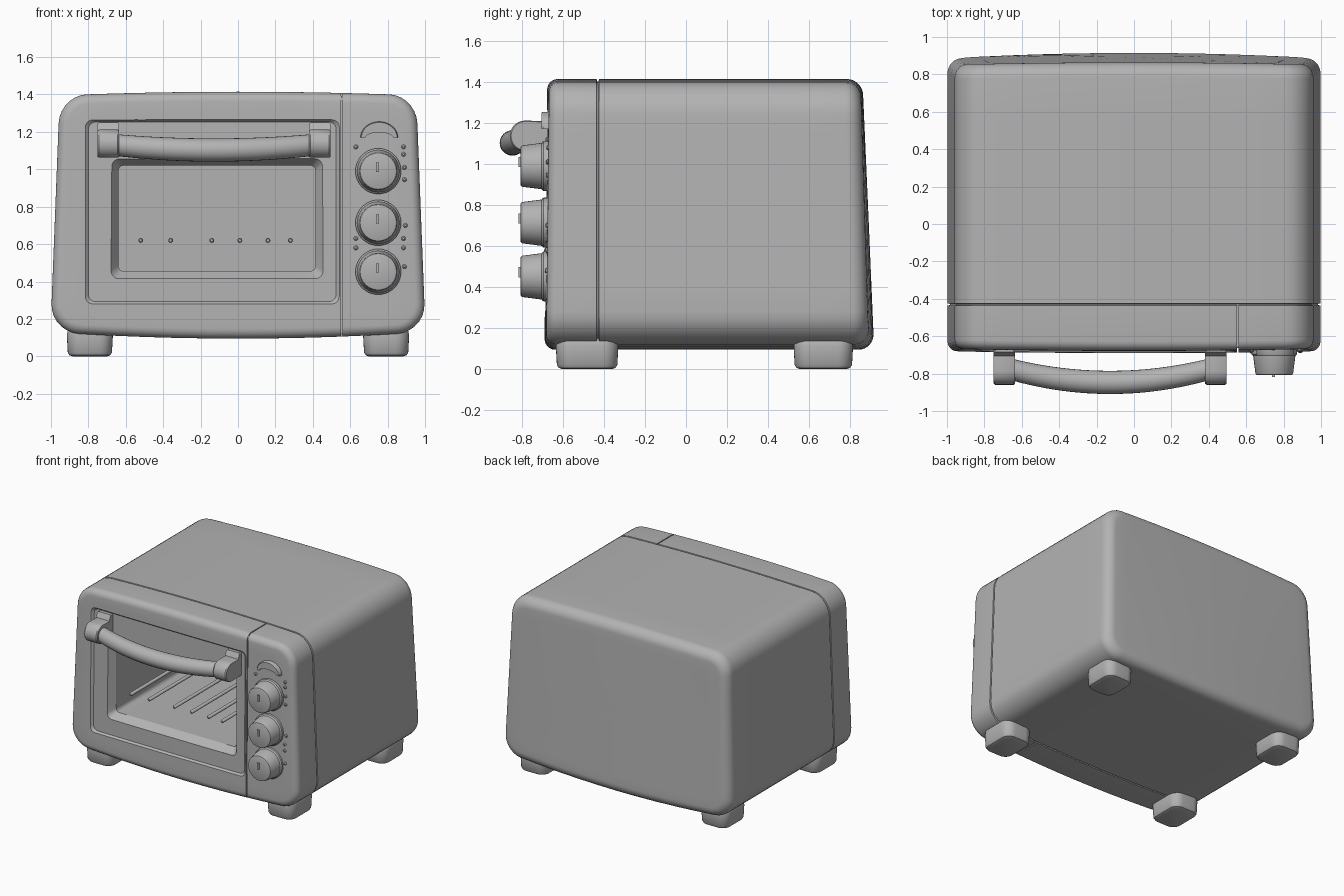
import bpy, bmesh, math
from math import sin, cos, pi

cube = bpy.data.objects.get("Cube")
if cube:
    bpy.data.objects.remove(cube, do_unlink=True)

GREY = (0.45, 0.45, 0.45, 1)
mat = bpy.data.materials.new("plain_grey")
mat.use_nodes = True
mat.diffuse_color = GREY
mat.node_tree.nodes["Principled BSDF"].inputs["Base Color"].default_value = GREY


def activate(ob):
    bpy.ops.object.select_all(action='DESELECT')
    ob.select_set(True)
    bpy.context.view_layer.objects.active = ob


def smooth(ob, angle=35):
    activate(ob)
    bpy.ops.object.shade_smooth_by_angle(angle=math.radians(angle))


def loft(name, rings):
    """Skin a list of equal-length point rings and cap both ends."""
    bm = bmesh.new()
    rows = [[bm.verts.new(p) for p in ring] for ring in rings]
    n = len(rows[0])
    for a, b in zip(rows, rows[1:]):
        for i in range(n):
            j = (i + 1) % n
            bm.faces.new((a[i], a[j], b[j], b[i]))
    bm.faces.new(rows[0])
    bm.faces.new(rows[-1])
    bmesh.ops.recalc_face_normals(bm, faces=bm.faces)
    me = bpy.data.meshes.new(name)
    bm.to_mesh(me)
    bm.free()
    me.materials.append(mat)
    ob = bpy.data.objects.new(name, me)
    bpy.context.collection.objects.link(ob)
    smooth(ob)
    return ob


def rounded_rect(u0, u1, v0, v1, r, seg=7, edge=10):
    """Outline with round corners and subdivided straight sides."""
    corners = [(u1 - r, v1 - r), (u0 + r, v1 - r), (u0 + r, v0 + r), (u1 - r, v0 + r)]
    arcs = [[(cu + r * cos((k + i / seg) * pi / 2), cv + r * sin((k + i / seg) * pi / 2))
             for i in range(seg + 1)] for k, (cu, cv) in enumerate(corners)]
    pts = []
    for k in range(4):
        a, b = arcs[k][-1], arcs[(k + 1) % 4][0]
        pts += arcs[k]
        pts += [(a[0] + (b[0] - a[0]) * t / edge, a[1] + (b[1] - a[1]) * t / edge)
                for t in range(1, edge)]
    return pts


def circle(x, z, r, y, n=32):
    return [(x + r * cos(2 * pi * i / n), y, z + r * sin(2 * pi * i / n)) for i in range(n)]


def box(name, x0, x1, y0, y1, z0, z1):
    return loft(name, [[(x0, y0, z), (x1, y0, z), (x1, y1, z), (x0, y1, z)] for z in (z0, z1)])


def cut(ob, cutter):
    cutter.hide_render = True
    mod = ob.modifiers.new("cut", 'BOOLEAN')
    mod.operation = 'DIFFERENCE'
    mod.solver = 'EXACT'
    mod.object = cutter
    activate(ob)
    bpy.ops.object.modifier_apply(modifier=mod.name)
    bpy.data.objects.remove(cutter, do_unlink=True)


def scaled(pts, s, cx, cz):
    return [(cx + (x - cx) * s, cz + (z - cz) * s) for x, z in pts]


# Housing: tapered, gently bowed shell with a seam behind the fascia
def front_shift(x, z):
    return 0.01 * x * x + 0.012 * (z - 0.2) / 1.1


def shell_ring(inset, y, s=1):
    pts = rounded_rect(-1 + inset, 1 - inset, 0.13 + inset, 1.395 - inset, 0.15 - inset * 0.7)
    ring = []
    for x, z in scaled(pts, s, 0, 0.75):
        t = (z - 0.2) / 1.1
        wf = min(1, max(0, (-0.44 - y) / 0.2))
        wb = min(1, max(0, (y - 0.4) / 0.4))
        bow = 1 - x * x
        yy = y + wf * front_shift(x, z) - wb * (0.05 * t + 0.03 * x * x * (1 - 0.6 * t))
        zz = z + bow * (0.02 * max(0, t - 0.4) / 0.7 - 0.035 * max(0, 0.5 - t) / 0.56)
        ring.append((x * (1 - 0.043 * max(0, t)), yy, zz))
    return ring


FRONT, BACK, SEAM = -0.69, 0.915, -0.43
rings = [shell_ring(0.05, FRONT, s) for s in (0.05, 0.35, 0.65, 0.9)]
R = 0.05
for i in range(7):
    a = i / 6 * pi / 2
    rings.append(shell_ring(R * (1 - sin(a)), FRONT + R * (1 - cos(a))))
for inset, y in ((0, SEAM - 0.006), (0.012, SEAM - 0.003), (0.012, SEAM + 0.003), (0, SEAM + 0.006)):
    rings.append(shell_ring(inset, y))
rings += [shell_ring(0, y) for y in (0, 0.4, 0.6)]
R = 0.075
for i in range(9):
    a = i / 8 * pi / 2
    rings.append(shell_ring(R * (1 - cos(a)), BACK - R * (1 - sin(a))))
rings += [shell_ring(R, BACK, s) for s in (0.9, 0.65, 0.35, 0.05)]
housing = loft("housing", rings)

# Shallow door recess that follows the bowed front
door = rounded_rect(-0.81, 0.535, 0.285, 1.26, 0.04)
mid_x, mid_z = -0.14, 0.77


def door_ring(s, y):
    return [(x, y + front_shift(x, z), z) for x, z in scaled(door, s, mid_x, mid_z)]


cut(housing, loft("door_cutter", [door_ring(1.02, -0.8), door_ring(1.015, FRONT - 0.003)]
                  + [door_ring(s, FRONT + 0.016) for s in (0.985, 0.7, 0.35, 0.05)]))


# Window with sloping rim and deep cooking chamber
def window_ring(g, y):
    return [(x, y, z) for x, z in rounded_rect(-0.64 - g, 0.415 + g, 0.455 - g, 1.02 + g, 0.03 + g * 0.3)]


cut(housing, loft("chamber_cutter", [window_ring(0.04, -0.8), window_ring(0.04, -0.668),
                                     window_ring(0, -0.61), window_ring(0, 0.75)]))

# Groove between door frame and control panel
for y0, y1, z0, z1 in ((-0.76, -0.664, 0.05, 1.5), (-0.75, SEAM, 1.392, 1.5), (-0.75, SEAM, 0, 0.122)):
    cut(housing, box("groove_cutter", 0.551, 0.559, y0, y1, z0, z1))
smooth(housing, 30)

# Rack rods
for i, x in enumerate((-0.52, -0.36, -0.14, 0.01, 0.16, 0.28)):
    loft(f"rack_rod_{i + 1}", [circle(x, 0.62, r, y, 12) for r, y in
                               ((0.008, -0.605), (0.013, -0.597), (0.013, 0.76))])

# Handle mounts: side profile widened across x
for side, x0, x1 in (("right", -0.75, -0.635), ("left", 0.38, 0.495)):
    arc = [(-0.785 + 0.075 * cos(a), 1.137 + 0.075 * sin(a))
           for a in (pi / 2 + i / 14 * pi for i in range(15))]
    profile = [(-0.64, 1.25), (-0.685, 1.25), (-0.705, 1.21)] + arc + [(-0.64, 1.065)]
    cy, cz = -0.75, 1.14
    loft(f"handle_mount_{side}", [[(x, y, z) for y, z in scaled(profile, s, cy, cz)]
                                  for x, s in ((x0, 0.94), (x0 + 0.008, 1), (x1 - 0.008, 1), (x1, 0.94))])

# Handle grip: bowed tube
grip = []
for i in range(25):
    t = i / 12 - 1
    bow = 1 - t * t
    y, z = -0.777 - 0.07 * bow, 1.13 - 0.027 * bow
    r = 0.058 + 0.004 * bow
    grip.append([(-0.128 + 0.53 * t, y + r * cos(2 * pi * k / 24), z + r * sin(2 * pi * k / 24))
                 for k in range(24)])
loft("handle_grip", grip)

# Control knobs with pointer marks
KNOB_X = 0.75
for i, z in enumerate((0.99, 0.714, 0.452)):
    loft(f"knob_{i + 1}", [circle(KNOB_X, z, r, y, 40) for r, y in
                           ((0.122, -0.65), (0.122, -0.695), (0.117, -0.702), (0.113, -0.704),
                            (0.101, -0.797), (0.097, -0.805), (0.09, -0.808))])
    box(f"knob_mark_{i + 1}", KNOB_X - 0.012, KNOB_X + 0.004, -0.817, -0.8, z - 0.005, z + 0.045)

# Crescent badge above the knobs
angles = [i / 20 * pi for i in range(21)]
crescent = [(cos(a) * 0.1, sin(a) * 0.085) for a in angles]
crescent += [(cos(a) * 0.078, sin(a) * 0.028) for a in reversed(angles)]
loft("crescent_badge", [[(0.755 + x * s, y, 1.17 + z * s) for x, z in crescent]
                        for y, s in ((-0.65, 1), (-0.698, 1), (-0.705, 0.95))])

# Dial marker dots
dots = [(0.63, 1.12), (0.885, 1.12), (0.885, 1.08), (0.89, 1.01), (0.89, 0.945), (0.895, 0.7),
        (0.63, 0.63), (0.885, 0.63), (0.63, 0.58), (0.885, 0.58), (0.89, 0.48)]
for i, (x, z) in enumerate(dots):
    y = FRONT + front_shift(x, z)
    loft(f"marker_dot_{i + 1}", [circle(x, z, r, y + d, 12) for r, d in
                                 ((0.012, 0.01), (0.012, -0.004), (0.006, -0.01))])

# Feet: rounded blocks
for side, sx in (("left", 1), ("right", -1)):
    for end, y0, y1 in (("front", -0.635, -0.33), ("back", 0.525, 0.815)):
        loft(f"foot_{end}_{side}", [
            [(sx * 0.792 + u, (y0 + y1) / 2 + v, z) for u, v in
             rounded_rect(-0.123 + g, 0.123 - g, (y0 - y1) / 2 + g, (y1 - y0) / 2 - g, 0.075 - g, 7, 2)]
            for z, g in ((0, 0.03), (0.006, 0.014), (0.02, 0.005), (0.11, 0), (0.135, 0.004), (0.17, 0.02))])
bpy.ops.object.select_all(action='DESELECT')
